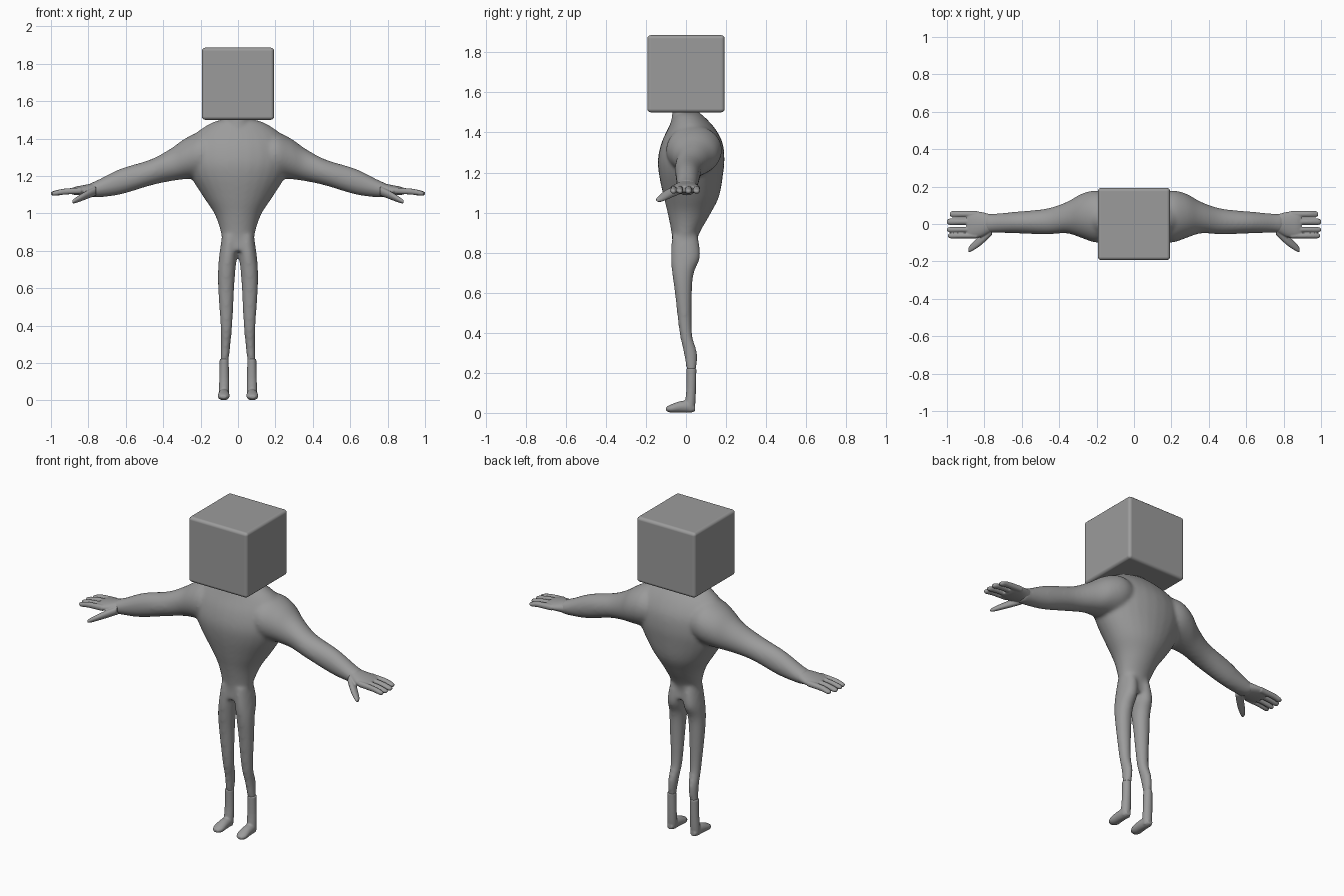
import bpy, bmesh
from math import cos, sin, tau

if "Cube" in bpy.data.objects:
    bpy.data.objects.remove(bpy.data.objects["Cube"], do_unlink=True)

grey = bpy.data.materials.new("plain_grey")
grey.use_nodes = True
tone = (0.33, 0.33, 0.33, 1)
grey.diffuse_color = tone
grey.node_tree.nodes["Principled BSDF"].inputs["Base Color"].default_value = tone


def spline(rows, steps):
    """Resample section rows with a smooth curve through them."""
    result = []
    last = len(rows) - 1
    for i in range(last):
        before, start = rows[max(i - 1, 0)], rows[i]
        end, after = rows[i + 1], rows[min(i + 2, last)]
        for step in range(steps):
            t = step / steps
            result.append([
                b + t * (c - a + t * (2 * a - 5 * b + 4 * c - d + t * (3 * (b - c) + d - a))) / 2
                for a, b, c, d in zip(before, start, end, after)])
    result.append(rows[last])
    return result


def loft(bm, axis, rows, side=1, segments=28, steps=4):
    """Closed tube along an axis; a row is position, then low and high
    limits on each of the two following axes (in x, y, z order)."""
    rings = []
    for position, low_a, high_a, low_b, high_b in spline(rows, steps):
        ring = []
        for k in range(segments):
            angle = tau * k / segments
            point = [0, 0, 0]
            point[axis] = position
            point[(axis + 1) % 3] = (low_a + high_a + (high_a - low_a) * cos(angle)) / 2
            point[(axis + 2) % 3] = (low_b + high_b + (high_b - low_b) * sin(angle)) / 2
            point[0] *= side
            ring.append(bm.verts.new(point))
        rings.append(ring)
    for lower, upper in zip(rings, rings[1:]):
        for k in range(segments):
            j = (k + 1) % segments
            bm.faces.new((lower[k], lower[j], upper[j], upper[k]))
    bm.faces.new(rings[0])
    bm.faces.new(rings[-1])


def finish(name, bm, voxel, smoothing):
    """Fuse the overlapping tubes into one smooth skin."""
    bmesh.ops.recalc_face_normals(bm, faces=bm.faces)
    mesh = bpy.data.meshes.new(name)
    bm.to_mesh(mesh)
    bm.free()
    mesh.materials.append(grey)
    obj = bpy.data.objects.new(name, mesh)
    bpy.context.collection.objects.link(obj)
    remesh = obj.modifiers.new("fuse", 'REMESH')
    remesh.mode = 'VOXEL'
    remesh.voxel_size = voxel
    remesh.use_smooth_shade = True
    smooth = obj.modifiers.new("soften", 'SMOOTH')
    smooth.factor = 0.5
    smooth.iterations = smoothing


# Section tables: position, then low and high limits on the next two axes
torso = [(z, -w, w, front, back) for z, w, front, back in (
    (.8, .09, -.07, .06), (.88, .088, -.07, .06), (.99, .122, -.09, .12),
    (1.08, .18, -.112, .165), (1.19, .25, -.135, .185), (1.27, .28, -.14, .192),
    (1.35, .275, -.122, .182), (1.42, .235, -.09, .145), (1.48, .15, -.06, .09),
    (1.5, .09, -.04, .06))]
neck = [(1.36, -.07, .07, -.09, .07), (1.45, -.068, .068, -.075, .065),
        (1.54, -.066, .066, -.065, .06)]
arm = [(.12, -.08, .16, 1.22, 1.42), (.2, -.1, .18, 1.19, 1.435),
       (.28, -.075, .162, 1.183, 1.402), (.36, -.05, .118, 1.172, 1.346),
       (.47, -.056, .082, 1.148, 1.287), (.63, -.05, .066, 1.1, 1.238),
       (.75, -.047, .055, 1.085, 1.178), (.8, -.05, .055, 1.088, 1.158)]
leg = [(.88, 0, .085, -.07, .06), (.78, .004, .1, -.076, .072),
       (.7, .013, .107, -.07, .04), (.6, .02, .107, -.056, .03),
       (.4, .03, .094, -.033, .03), (.3, .04, .092, -.012, .056),
       (.2, .05, .094, .005, .05)]
shin = [(.222, .05, .098, .002, .052), (.12, .048, .1, .002, .05),
        (.04, .048, .102, -.005, .046), (.008, .053, .098, .005, .038)]
foot = [(.046, .008, .035, .06, .092), (.02, .001, .06, .05, .102),
        (-.03, .001, .058, .046, .106), (-.075, .001, .042, .046, .108),
        (-.1, .01, .028, .062, .094)]
palm = [(.76, -.044, .05, 1.09, 1.165), (.82, -.07, .065, 1.095, 1.152),
        (.87, -.077, .07, 1.098, 1.142), (.895, -.073, .067, 1.104, 1.132)]
thumb = [(.76, -.06, 0, 1.095, 1.145), (.82, -.115, -.058, 1.072, 1.115),
         (.87, -.147, -.106, 1.054, 1.083), (.886, -.15, -.13, 1.054, 1.07)]
fingers = [(.053, .017, .985), (.012, .017, 1), (-.03, .014, 1), (-.063, .014, .995)]

# Body with arms and legs
bm = bmesh.new()
loft(bm, 2, torso)
loft(bm, 2, neck)
for side in (1, -1):
    loft(bm, 0, arm, side)
    loft(bm, 2, leg, side)
finish("body", bm, 0.009, 14)

for side, label in ((1, "left"), (-1, "right")):
    # Hand with four fingers and a thumb
    bm = bmesh.new()
    loft(bm, 0, palm, side)
    loft(bm, 0, thumb, side)
    for y, r, tip in fingers:
        loft(bm, 0, [(.84, y - r, y + r, 1.104, 1.138),
                     (.93, y - r, y + r, 1.1, 1.132),
                     (tip - .015, y - r, y + r, 1.094, 1.12),
                     (tip, y - r / 2, y + r / 2, 1.1, 1.113)], side, 16)
    finish(label + "_hand", bm, 0.004, 3)

    # Lower leg and foot
    bm = bmesh.new()
    loft(bm, 2, shin, side)
    loft(bm, 1, foot, side)
    finish(label + "_lower_leg", bm, 0.005, 3)

# Block head with rounded edges
bpy.ops.mesh.primitive_cube_add(size=1, location=(0, 0, 1.693))
head = bpy.context.object
head.name = "head"
head.data.materials.append(grey)
for vert in head.data.vertices:
    vert.co *= 0.386
for face in head.data.polygons:
    face.use_smooth = True
bevel = head.modifiers.new("round", 'BEVEL')
bevel.width = 0.018
bevel.segments = 3
bevel.harden_normals = True
